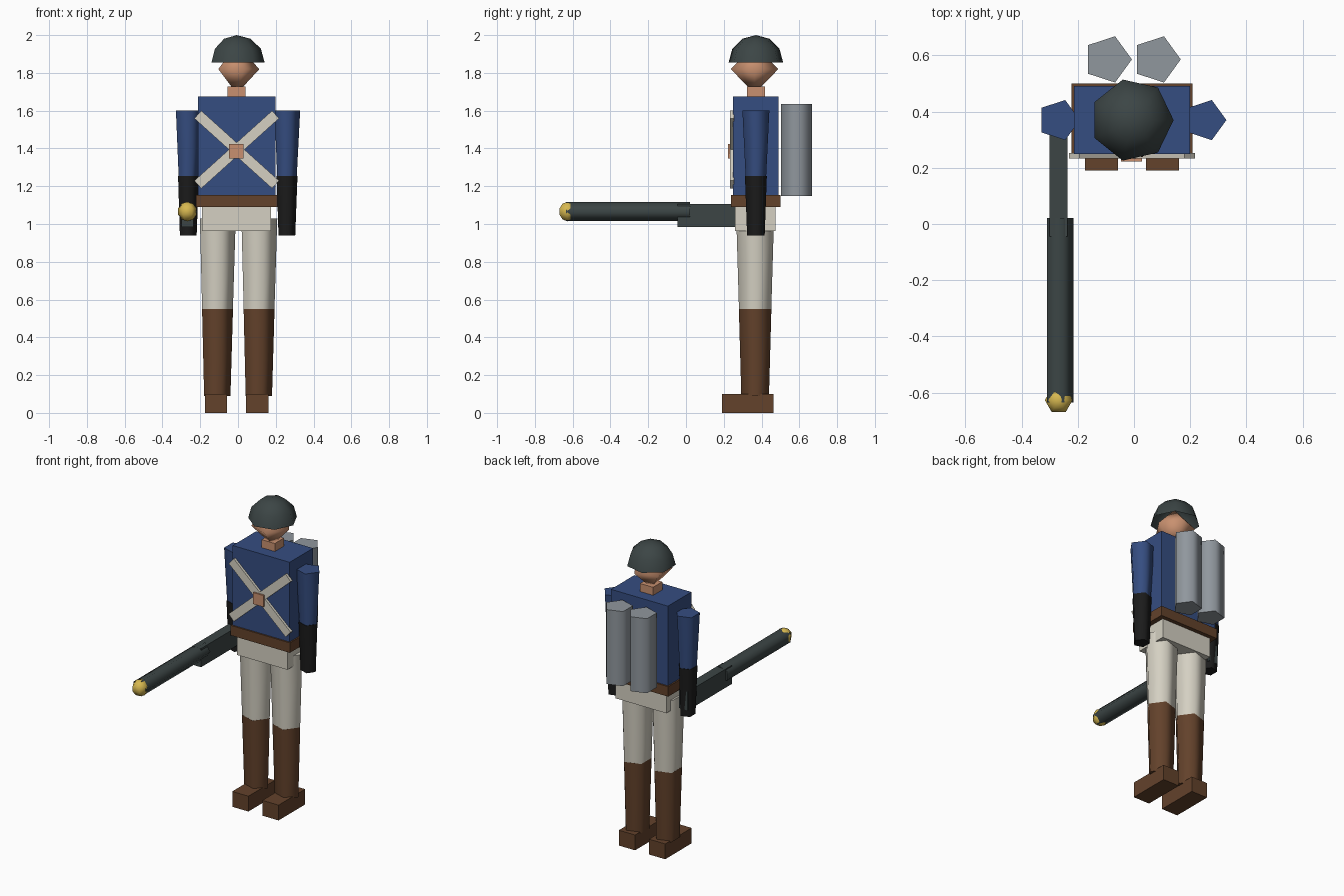
import bpy
import bmesh
from math import radians, atan2
from mathutils import Matrix

default = bpy.data.objects.get("Cube")
if default:
    bpy.data.objects.remove(default)

CX, CY = -0.007, 0.37  # body axis


def material(name, rgb):
    m = bpy.data.materials.new(name)
    m.use_nodes = True
    m.diffuse_color = (*rgb, 1)
    bsdf = next(n for n in m.node_tree.nodes if n.type == 'BSDF_PRINCIPLED')
    bsdf.inputs["Base Color"].default_value = (*rgb, 1)
    return m


BLUE = material("coat_blue", (0.036, 0.075, 0.22))
CREAM = material("cream_cloth", (0.66, 0.63, 0.54))
BROWN = material("brown_leather", (0.125, 0.054, 0.024))
BLACK = material("black_glove", (0.011, 0.011, 0.011))
METAL = material("dark_green_metal", (0.045, 0.06, 0.06))
STEEL = material("tank_grey", (0.28, 0.31, 0.34))
GOLD = material("gold", (0.68, 0.48, 0.08))
SKIN = material("skin_tan", (0.58, 0.28, 0.16))


def finish(name, bm, mat, smooth=False):
    mesh = bpy.data.meshes.new(name)
    bmesh.ops.recalc_face_normals(bm, faces=bm.faces)
    bm.to_mesh(mesh)
    bm.free()
    mesh.materials.append(mat)
    obj = bpy.data.objects.new(name, mesh)
    bpy.context.collection.objects.link(obj)
    if smooth:
        bpy.ops.object.select_all(action='DESELECT')
        obj.select_set(True)
        bpy.context.view_layer.objects.active = obj
        bpy.ops.object.shade_smooth_by_angle(angle=radians(80))
    return obj


def box(name, center, size, mat, tilt=0):
    bm = bmesh.new()
    m = (Matrix.Translation(center) @ Matrix.Rotation(tilt, 4, 'Y')
         @ Matrix.Diagonal((*size, 1)))
    bmesh.ops.create_cube(bm, size=1, matrix=m)
    return finish(name, bm, mat)


def ring(bm, radius, z, sides):
    """Regular polygon of vertices with one corner towards +x."""
    return [bm.verts.new(Matrix.Rotation(radians(360 * i / sides), 3, 'Z')
                         @ bm.verts.new((radius, 0, z)).co) for i in range(sides)]


def tube(name, center, z0, r0, z1, r1, mat, lying=False):
    """Tapered five-sided tube, upright or lying along y."""
    bm = bmesh.new()
    low, high = ring(bm, r0, z0, 5), ring(bm, r1, z1, 5)
    for i in range(5):
        j = (i + 1) % 5
        bm.faces.new((low[i], low[j], high[j], high[i]))
    bm.faces.new(low)
    bm.faces.new(high)
    loose = [v for v in bm.verts if not v.link_faces]
    bmesh.ops.delete(bm, geom=loose, context='VERTS')
    turn = Matrix.Rotation(radians(-90 if lying else 0), 4, 'X')
    bm.transform(Matrix.Translation(center) @ turn)
    return finish(name, bm, mat, True)


def ball(name, center, scale, segments, rings, mat, dome=False):
    bm = bmesh.new()
    bmesh.ops.create_uvsphere(bm, u_segments=segments, v_segments=rings, radius=1)
    if dome:
        lower = [v for v in bm.verts if v.co.z < -0.01]
        bmesh.ops.delete(bm, geom=lower, context='VERTS')
    # put one corner exactly towards +x
    v = max(bm.verts, key=lambda w: w.co.xy.length + 0.001 * w.co.x)
    bm.transform(Matrix.Rotation(-atan2(v.co.y, v.co.x), 4, 'Z'))
    bm.transform(Matrix.Translation(center) @ Matrix.Diagonal((*scale, 1)))
    return finish(name, bm, mat, True)


# Torso, belt and hips
box("torso", (CX, CY, 1.41), (0.412, 0.242, 0.53), BLUE)
box("belt", (CX, CY, 1.122), (0.43, 0.262, 0.065), BROWN)
box("hips", (CX, 0.367, 1.03), (0.366, 0.216, 0.135), CREAM)

# Crossed chest straps and buckle
for side, tilt in (("left", 42), ("right", -42)):
    box(side + "_strap", (CX, 0.243, 1.394), (0.554, 0.02, 0.055), CREAM, radians(tilt))
box("buckle", (CX - 0.002, 0.235, 1.385), (0.075, 0.026, 0.075), SKIN)

# Neck, head and helmet
box("neck", (CX, CY, 1.695), (0.095, 0.095, 0.065), SKIN)
ball("head", (CX, 0.363, 1.82), (0.12, 0.132, 0.13), 5, 2, SKIN)
ball("helmet", (CX, CY, 1.855), (0.148, 0.148, 0.145), 7, 6, METAL, True)

# Limbs and back tanks, one of each per side
for side, s in (("left", 1), ("right", -1)):
    arm = (CX + s * 0.261, CY, 0)
    tube(side + "_sleeve", arm, 1.25, 0.057, 1.6, 0.075, BLUE)
    tube(side + "_glove", arm, 0.94, 0.049, 1.255, 0.061, BLACK)
    leg = (CX + s * 0.11, 0.366, 0)
    tube(side + "_trouser_leg", leg, 0.55, 0.09, 1.03, 0.105, CREAM)
    tube(side + "_boot", leg, 0.09, 0.077, 0.55, 0.0905, BROWN)
    box(side + "_foot", (CX + s * 0.109, 0.327, 0.05), (0.117, 0.274, 0.1), BROWN)
    tube(side + "_tank", (CX + s * 0.087, 0.586, 0), 1.148, 0.0865, 1.635, 0.0865, STEEL)

# Long gun held at the right hip
GUN_X = CX - 0.261
box("gun_stock", (GUN_X, 0.183, 1.046), (0.064, 0.455, 0.122), METAL)
tube("gun_barrel", (GUN_X, 0, 1.066), -0.635, 0.0525, 0.022, 0.0525, METAL, True)
ball("gun_tip", (GUN_X, -0.627, 1.066), (0.052, 0.052, 0.052), 6, 5, GOLD)
